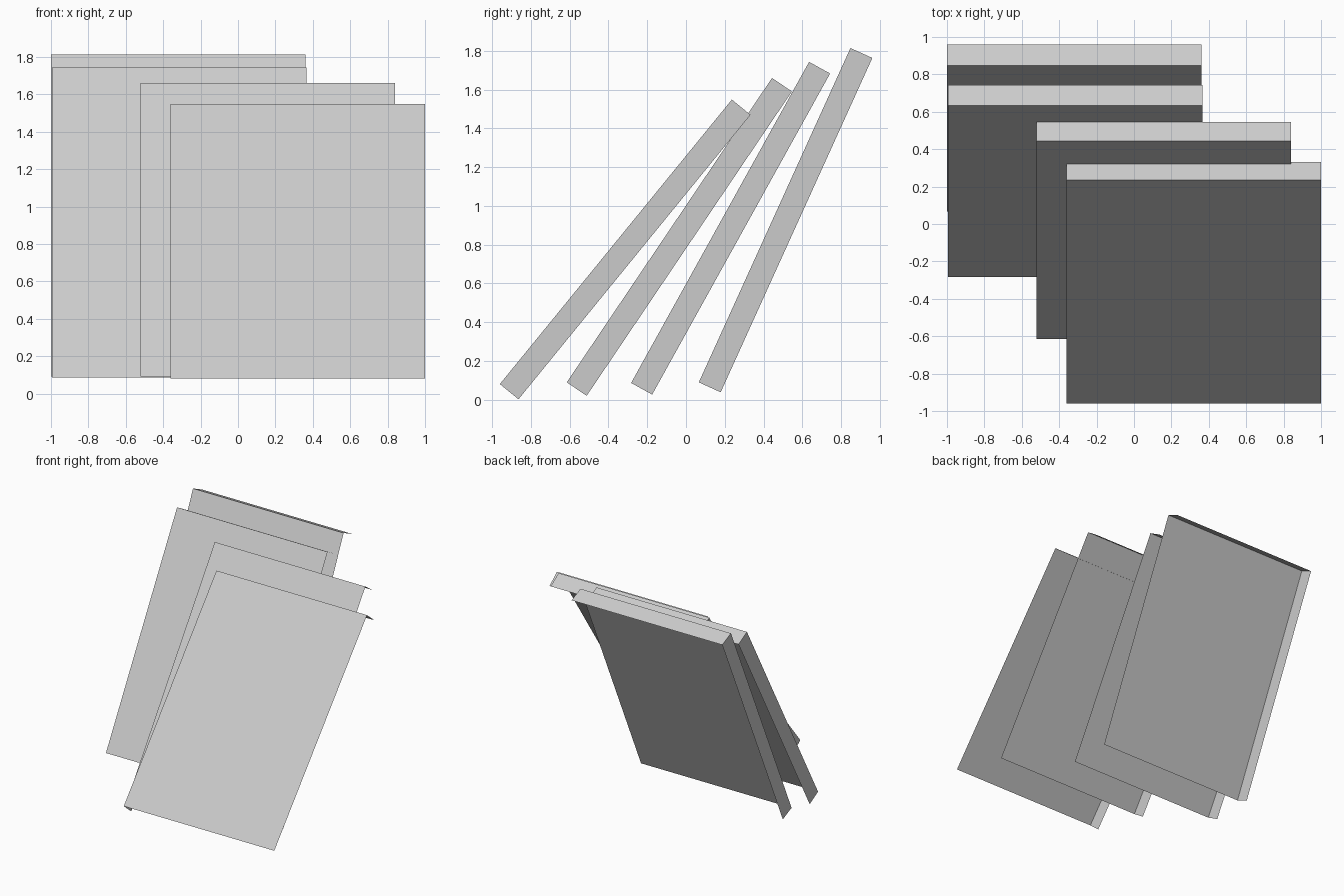
import bpy, bmesh
from math import radians
from mathutils import Matrix, Vector

if "Cube" in bpy.data.objects:
    bpy.data.objects.remove(bpy.data.objects["Cube"])

WIDTH, HEIGHT, DEPTH = 1.36, 1.893, 0.124

# Leaning panels: x centre, y and z of the lower front edge, lean angle
panels = [
    (0.32, -0.96, 0.081, 39.2),
    (0.16, -0.615, 0.09, 34.0),
    (-0.315, -0.283, 0.087, 29.0),
    (-0.32, 0.066, 0.09, 24.4),
]


def leaning_panel(name, x, y, z, lean):
    bm = bmesh.new()
    bmesh.ops.create_cube(bm, size=1)
    # Origin on the lower front edge
    bmesh.ops.translate(bm, verts=bm.verts, vec=(0, 0.5, 0.5))
    bmesh.ops.scale(bm, verts=bm.verts, vec=(WIDTH, DEPTH, HEIGHT))
    bm.normal_update()
    # Open shell: only the front, top edge and left edge are present
    kept = [Vector((0, -1, 0)), Vector((0, 0, 1)), Vector((-1, 0, 0))]
    hidden = [f for f in bm.faces if max(f.normal.dot(k) for k in kept) < 0.5]
    bmesh.ops.delete(bm, geom=hidden, context='FACES')
    bm.transform(Matrix.Translation((x, y, z)) @ Matrix.Rotation(-radians(lean), 4, 'X'))
    mesh = bpy.data.meshes.new(name)
    bm.to_mesh(mesh)
    bm.free()
    bpy.context.collection.objects.link(bpy.data.objects.new(name, mesh))


for i, p in enumerate(panels, 1):
    leaning_panel(f"leaning_panel_{i}", *p)
